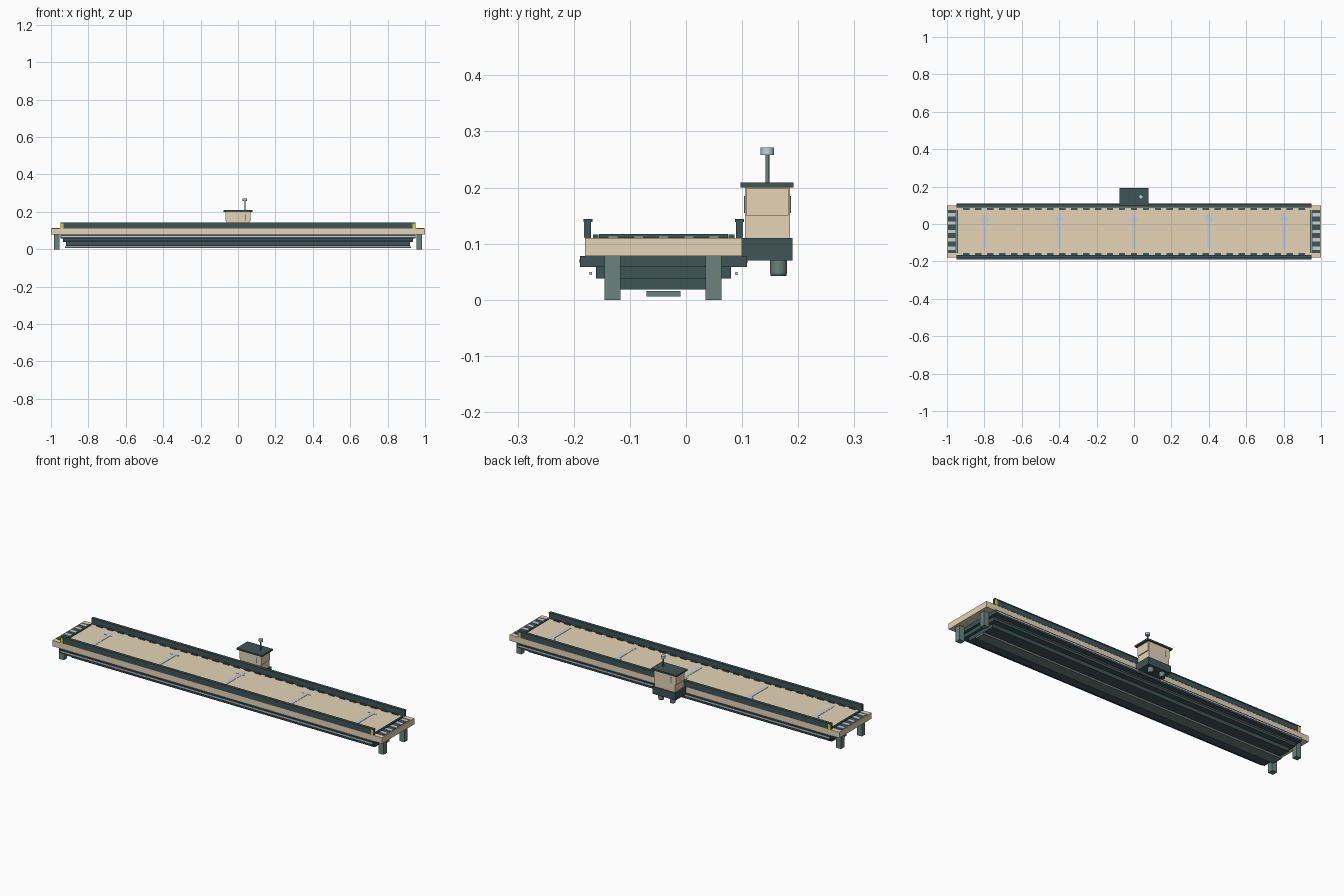
import bpy, bmesh
from mathutils import Matrix, Vector

if "Cube" in bpy.data.objects:
    bpy.data.objects.remove(bpy.data.objects["Cube"])


def mat(name, rgb):
    m = bpy.data.materials.new(name)
    m.diffuse_color = (*rgb, 1)
    m.use_nodes = True
    m.node_tree.nodes["Principled BSDF"].inputs["Base Color"].default_value = m.diffuse_color
    return m


TAN = mat("sand panel", (0.78, 0.66, 0.47))
DARK = mat("dark teal metal", (0.05, 0.09, 0.095))
MID = mat("grey green metal", (0.15, 0.225, 0.2))
PALE = mat("pale steel", (0.57, 0.64, 0.69))
YELLOW = mat("safety yellow", (0.78, 0.65, 0.02))

CY = -0.04  # deck centre line


def finish(name, bm, m):
    me = bpy.data.meshes.new(name)
    bm.to_mesh(me)
    bm.free()
    me.materials.append(m)
    ob = bpy.data.objects.new(name, me)
    bpy.context.collection.objects.link(ob)
    return ob


def boxes(name, m, items):
    """One object from several (x0, x1, y0, y1, z0, z1) boxes."""
    bm = bmesh.new()
    for x0, x1, y0, y1, z0, z1 in items:
        t = Matrix.Translation(((x0 + x1) / 2, (y0 + y1) / 2, (z0 + z1) / 2))
        s = Matrix.Diagonal((x1 - x0, y1 - y0, z1 - z0, 1))
        bmesh.ops.create_cube(bm, size=1, matrix=t @ s)
    return finish(name, bm, m)


def rod(name, m, a, b, r, n=12):
    a, b = Vector(a), Vector(b)
    d = b - a
    bm = bmesh.new()
    mtx = Matrix.Translation((a + b) / 2) @ d.to_track_quat('Z', 'Y').to_matrix().to_4x4()
    bmesh.ops.create_cone(bm, cap_ends=True, segments=n, radius1=r, radius2=r,
                          depth=d.length, matrix=mtx)
    for f in bm.faces:
        f.smooth = len(f.verts) == 4
    for e in bm.edges:
        e.smooth = all(f.smooth for f in e.link_faces)
    return finish(name, bm, m)


def prism(name, m, pts, z0, z1):
    bm = bmesh.new()
    f = bm.faces.new([bm.verts.new((x, y, z0)) for x, y in pts])
    top = bmesh.ops.extrude_face_region(bm, geom=[f])
    bmesh.ops.translate(bm, vec=(0, 0, z1 - z0),
                        verts=[v for v in top["geom"] if isinstance(v, bmesh.types.BMVert)])
    bmesh.ops.recalc_face_normals(bm, faces=bm.faces)
    return finish(name, bm, m)


# deck and raised walking panel
boxes("deck", TAN, [(-1, 1, -0.18, 0.10, 0.078, 0.11)])
boxes("deck_panel", TAN, [(-0.942, 0.942, -0.155, 0.075, 0.11, 0.113)])

# stepped hull below the deck
for name, hx, hy, z0, z1 in (("hull_upper", 0.95, 0.149, 0.058, 0.078),
                             ("hull_middle", 0.935, 0.12, 0.038, 0.058),
                             ("hull_lower", 0.92, 0.09, 0.018, 0.038)):
    boxes(name, DARK, [(-hx, hx, CY - hy, CY + hy, z0, z1)])
boxes("keel_strip", MID, [(-0.925, 0.925, CY - 0.03, CY + 0.03, 0.006, 0.016)])

# legs
boxes("legs", MID, [(x - 0.015, x + 0.015, y - 0.0145, y + 0.0145, 0, 0.079)
                    for x in (-0.97, 0.97) for y in (-0.131, 0.049)])

for s, side in ((-1, "front"), (1, "back")):
    # pipe along the hull and pale trim on its upper step
    y = CY + s * 0.13
    rod(side + "_pipe", PALE, (-0.93, y, 0.047), (0.93, y, 0.047), 0.003, 8)
    y = CY + s * 0.149
    boxes(side + "_hull_trim", PALE, [(-0.945, 0.945, y - 0.0015, y + 0.0015, 0.066, 0.072)])
    # side rail with cap and yellow end markers
    y = CY + s * 0.135
    boxes(side + "_rail", DARK, [(-0.95, 0.95, y - 0.006, y + 0.006, 0.11, 0.141)])
    boxes(side + "_rail_cap", DARK, [(-0.95, 0.95, y - 0.008, y + 0.008, 0.139, 0.144)])
    yo = y + s * 0.006
    boxes(side + "_rail_markers", YELLOW, [(x - 0.008, x + 0.008, yo - 0.0008, yo + 0.0008,
                                           0.111, 0.139) for x in (-0.941, 0.941)])
    # dashed tread beside the rail
    y = CY + s * 0.121
    boxes(side + "_dashes", DARK, [(i * 0.064 - 0.017, i * 0.064 + 0.017, y - 0.005, y + 0.005,
                                    0.11, 0.116) for i in range(-14, 15)])

for s, side in ((-1, "left"), (1, "right")):
    # end border, grate and its pale treads
    boxes(side + "_end_border", DARK, [(s * 0.945 - 0.005, s * 0.945 + 0.005, -0.155, 0.075,
                                        0.11, 0.117)])
    boxes(side + "_grate", DARK, [(s * 0.973 - 0.022, s * 0.973 + 0.022, -0.155, 0.075,
                                   0.11, 0.1112)])
    boxes(side + "_grate_treads", PALE, [(s * 0.974 - 0.02, s * 0.974 + 0.02,
          CY + i * 0.045 - 0.009, CY + i * 0.045 + 0.009, 0.111, 0.1135) for i in range(-2, 3)])

# direction arrows across the deck
for i in range(-2, 3):
    x = i * 0.4
    prism("deck_arrow", PALE, [(x - 0.01, -0.13), (x + 0.01, -0.13), (x + 0.01, 0.02),
          (x + 0.026, 0.02), (x, 0.06), (x - 0.026, 0.02), (x - 0.01, 0.02)], 0.113, 0.1145)

# control cabin
boxes("cabin_base", DARK, [(-0.07, 0.07, 0.10, 0.19, 0.07, 0.11)])
boxes("cabin_body", TAN, [(-0.062, 0.062, 0.105, 0.185, 0.11, 0.2)])
boxes("cabin_roof", DARK, [(-0.077, 0.077, 0.097, 0.192, 0.2, 0.209)])
boxes("cabin_side_panels", TAN, [(s * 0.064 - 0.003, s * 0.064 + 0.003, 0.107, 0.183,
                                  0.15, 0.198) for s in (-1, 1)])
boxes("cabin_handles", MID, [(-0.043, -0.037, 0.184, 0.187, 0.155, 0.185),
                             (0.037, 0.043, 0.103, 0.106, 0.155, 0.185)])
for x in (-0.035, 0.035):
    rod("cabin_thruster", MID, (x, 0.165, 0.047), (x, 0.165, 0.07), 0.015, 16)
    rod("thruster_nozzle", DARK, (x, 0.165, 0.042), (x, 0.165, 0.047), 0.0145, 16)

# mast with beacon
rod("mast", MID, (0.037, 0.145, 0.209), (0.037, 0.145, 0.259), 0.0035, 8)
rod("mast_beacon", PALE, (0.037, 0.145, 0.258), (0.037, 0.145, 0.271), 0.012, 8)
